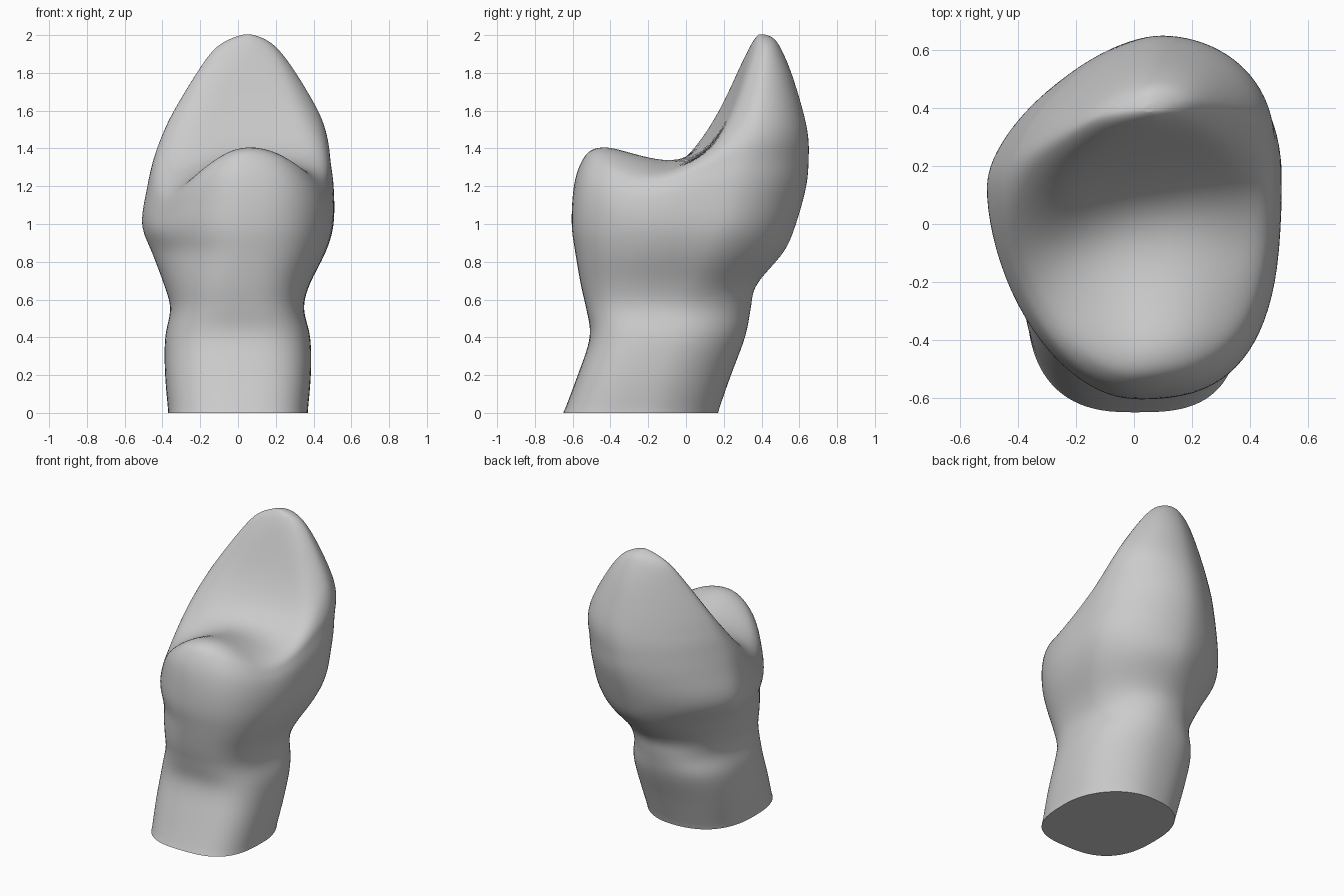
import bpy
import bmesh
from math import cos, sin, tau

cube = bpy.data.objects.get("Cube")
if cube:
    bpy.data.objects.remove(cube)

SIDES, STEPS = 88, 8

# Outer sections: height, x min, x max, y min, y max, y of widest point
SECTIONS = [
    (0.0, -.37, .37, -.65, .17, -.24),
    (0.2, -.388, .388, -.575, .24, -.17),
    (0.4, -.388, .385, -.51, .315, -.10),
    (0.55, -.36, .35, -.53, .345, -.08),
    (0.68, -.395, .38, -.56, .375, -.02),
    (0.85, -.46, .465, -.59, .52, .07),
    (1.0, -.515, .508, -.61, .585, .14),
    (1.2, -.485, .508, -.598, .64, .17),
    (1.34, -.455, .492, -.555, .65, .20),
    (1.46, -.415, .477, -.475, .645, .25),
    (1.6, -.35, .43, -.25, .615, .29),
    (1.8, -.225, .31, .08, .555, .35),
    (1.93, -.125, .21, .26, .50, .39),
    (1.985, -.03, .13, .34, .46, .40),
    (2.005, .04, .06, .39, .41, .40),
]

# Squareness of the four quarters, counterclockwise from back left
ROOT_QUARTERS = (2.0, 2.5, 2.6, 3.0)
CROWN_QUARTERS = (1.8, 1.7, 1.8, 2.8)

# Chewing surface along the middle: y, height
BITE = [(-.8, 1.38), (-.6, 1.43), (-.45, 1.425), (-.3, 1.38), (-.12, 1.335),
        (0, 1.345), (.1, 1.42), (.2, 1.59), (.28, 1.8), (.36, 2.04), (.45, 2.35), (.8, 2.8)]


def spline(p0, p1, p2, p3, t):
    """Smooth interpolation between p1 and p2."""
    return [b + .5 * t * (c - a + t * (2*a - 5*b + 4*c - d + t * (3*(b - c) + d - a)))
            for a, b, c, d in zip(p0, p1, p2, p3)]


def neighbours(rows, i):
    return rows[max(i - 1, 0)], rows[i], rows[i + 1], rows[min(i + 2, len(rows) - 1)]


def bite_height(x, y):
    v = min(max(y - .15 * x, -.79), .79)
    i = max(k for k in range(len(BITE) - 1) if BITE[k][0] <= v)
    t = (v - BITE[i][0]) / (BITE[i + 1][0] - BITE[i][0])
    mid = spline(*neighbours(BITE, i), t)[1]
    # The front cusp falls away to both sides, the back one does not
    fall = min(max((.05 - y) / .35, 0), 1)
    d = (x - .07) ** 2
    return mid - 1.8 * fall * d / (1 + 3 * d)


def soft_min(a, b, k):
    h = max(k - abs(a - b), 0) / k
    return min(a, b) - h * h * k / 4


def power(v, n):
    return (1 if v >= 0 else -1) * abs(v) ** (2 / n)


def ring(section):
    z, x0, x1, y0, y1, yc = section
    crown = min(max((z - .45) / .4, 0), 1)
    twist = min(max((z - 1.1) / .4, 0), 1)
    points = []
    for j in range(SIDES):
        a = tau * j / SIDES
        q = 4 * j // SIDES
        n = ROOT_QUARTERS[q] * (1 - crown) + CROWN_QUARTERS[q] * crown
        c, s = power(cos(a), n), power(sin(a), n)
        x = (x0 + x1) / 2 + (x1 - x0) / 2 * c
        # The back of the crown leans towards the left
        x += .05 * crown * max(s, 0) * (x1 - x0)
        y = yc + (y1 - yc if s > 0 else yc - y0) * s + .13 * twist * (x - .05)
        # Rims are rounder at the sides than along the middle
        blend = .1 + .22 * min(abs(x - .07) / .4, 1)
        points.append((x, y, soft_min(z, bite_height(x, y), blend) if z > .85 else z))
    return points


# Tooth: lofted wall whose upper rings settle onto the chewing surface
bm = bmesh.new()
rows = [spline(*neighbours(SECTIONS, i), k / STEPS)
        for i in range(len(SECTIONS) - 1) for k in range(STEPS)]
rows.append(SECTIONS[-1])
loops = [[bm.verts.new(p) for p in ring(r)] for r in rows]
for low, high in zip(loops, loops[1:]):
    for j in range(SIDES):
        k = (j + 1) % SIDES
        bm.faces.new((low[j], low[k], high[k], high[j]))
bm.faces.new(loops[-1])
bm.faces.new(loops[0][::-1])

# Relax everything above the flat root end
relaxed = [v for v in bm.verts if v.co.z > .01]
for _ in range(10):
    bmesh.ops.smooth_vert(bm, verts=relaxed, factor=.5,
                          use_axis_x=True, use_axis_y=True, use_axis_z=True)
bmesh.ops.recalc_face_normals(bm, faces=bm.faces)

mesh = bpy.data.meshes.new("tooth")
bm.to_mesh(mesh)
bm.free()
tooth = bpy.data.objects.new("tooth", mesh)
bpy.context.collection.objects.link(tooth)

# Plain grey enamel
grey = bpy.data.materials.new("light_grey")
grey.use_nodes = True
colour = (.6, .6, .6, 1)
grey.diffuse_color = colour
grey.node_tree.nodes["Principled BSDF"].inputs["Base Color"].default_value = colour
mesh.materials.append(grey)

bpy.ops.object.select_all(action='DESELECT')
tooth.select_set(True)
bpy.context.view_layer.objects.active = tooth
bpy.ops.object.shade_smooth_by_angle(angle=1.1)
